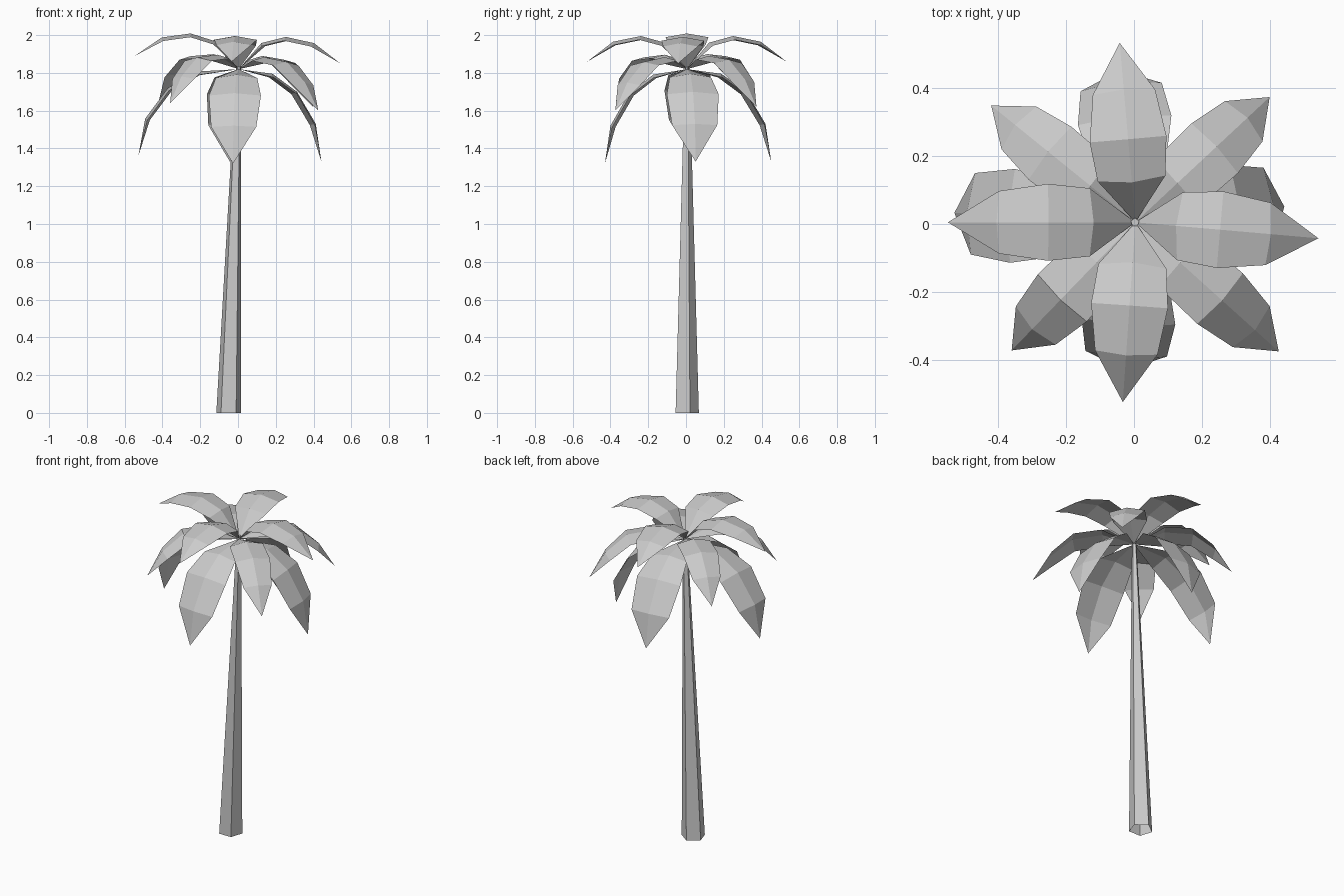
import bpy
import bmesh
from math import radians, cos, sin
from mathutils import Vector, Matrix

cube = bpy.data.objects.get("Cube")
if cube:
    bpy.data.objects.remove(cube, do_unlink=True)

grey = bpy.data.materials.new("plain_grey")
grey.use_nodes = True
colour = (0.6, 0.6, 0.6, 1.0)
grey.diffuse_color = colour
grey.node_tree.nodes["Principled BSDF"].inputs["Base Color"].default_value = colour

CROWN = Vector((0.004, 0.005, 1.82))
RIDGE = 0.02


def finish(name, bm):
    mesh = bpy.data.meshes.new(name)
    bm.to_mesh(mesh)
    bm.free()
    mesh.materials.append(grey)
    obj = bpy.data.objects.new(name, mesh)
    bpy.context.collection.objects.link(obj)
    return obj


# Leaning, tapered five-sided trunk, open underneath
def trunk():
    bm = bmesh.new()
    rings = []
    for centre, radius in (((-0.05, 0, 0), 0.068), ((0.003, 0.005, 1.84), 0.013)):
        angles = [radians(90 + 72 * i) for i in range(5)]
        rings.append([bm.verts.new(Vector(centre) + radius * Vector((cos(a), sin(a), 0)))
                      for a in angles])
    low, high = rings
    for i in range(5):
        j = (i + 1) % 5
        bm.faces.new((low[i], low[j], high[j], high[i]))
    bm.faces.new(high)
    finish("trunk", bm)


# Folded leaf: pointed root, three ridged cross-sections, pointed tip
def frond(name, angle, path, widths, reach, lift):
    bm = bmesh.new()
    points = [Vector((0, 0, 0))]
    for r, z in path:
        t = r / path[-1][0]
        points.append(Vector((r * reach, 0, z - CROWN.z + lift * t)))
    root, tip = bm.verts.new(points[0]), bm.verts.new(points[-1])
    rows = []
    for i, width in enumerate(widths, 1):
        along = (points[i + 1] - points[i - 1]).normalized()
        droop = Vector((along.z, 0, -along.x)) * RIDGE
        side = Vector((0, width, 0))
        rows.append([bm.verts.new(p) for p in
                     (points[i] + droop - side, points[i], points[i] + droop + side)])
    for k in range(2):
        bm.faces.new((root, rows[0][k], rows[0][k + 1]))
        for a, b in zip(rows, rows[1:]):
            bm.faces.new((a[k], b[k], b[k + 1], a[k + 1]))
        bm.faces.new((rows[-1][k], tip, rows[-1][k + 1]))
    turn = Matrix.Translation(CROWN) @ Matrix.Rotation(radians(angle), 4, "Z")
    bmesh.ops.transform(bm, matrix=turn, verts=bm.verts)
    finish(name, bm)


trunk()

# Each tier: side profile, half widths, then (place, heading, reach, tip lift)
tiers = {
    "upper": (
        [(0.12, 1.96), (0.25, 1.995), (0.40, 1.965), (0.54, 1.86)], (0.1, 0.113, 0.092),
        [("left", -5, 1.0, -0.01), ("back", 95, 0.98, 0),
         ("right", 180, 1.02, 0.03), ("front", -94, 0.98, 0)]),
    "middle": (
        [(0.17, 1.89), (0.33, 1.87), (0.455, 1.765), (0.545, 1.62)], (0.095, 0.1, 0.081),
        [("back_left", 43, 0.99, 0), ("back_right", 141, 1.0, 0.03),
         ("front_right", 226, 0.96, 0.02), ("front_left", -42, 1.04, -0.02)]),
    "lower": (
        [(0.18, 1.795), (0.31, 1.70), (0.41, 1.53), (0.44, 1.33)], (0.11, 0.138, 0.12),
        [("left", 6, 1.0, 0), ("back", 96, 1.02, 0),
         ("right", 177, 1.21, 0.03), ("front", -94, 0.99, -0.01)]),
}
for tier, (path, widths, leaves) in tiers.items():
    for place, heading, reach, lift in leaves:
        frond(f"{tier}_frond_{place}", heading, path, widths, reach, lift)
